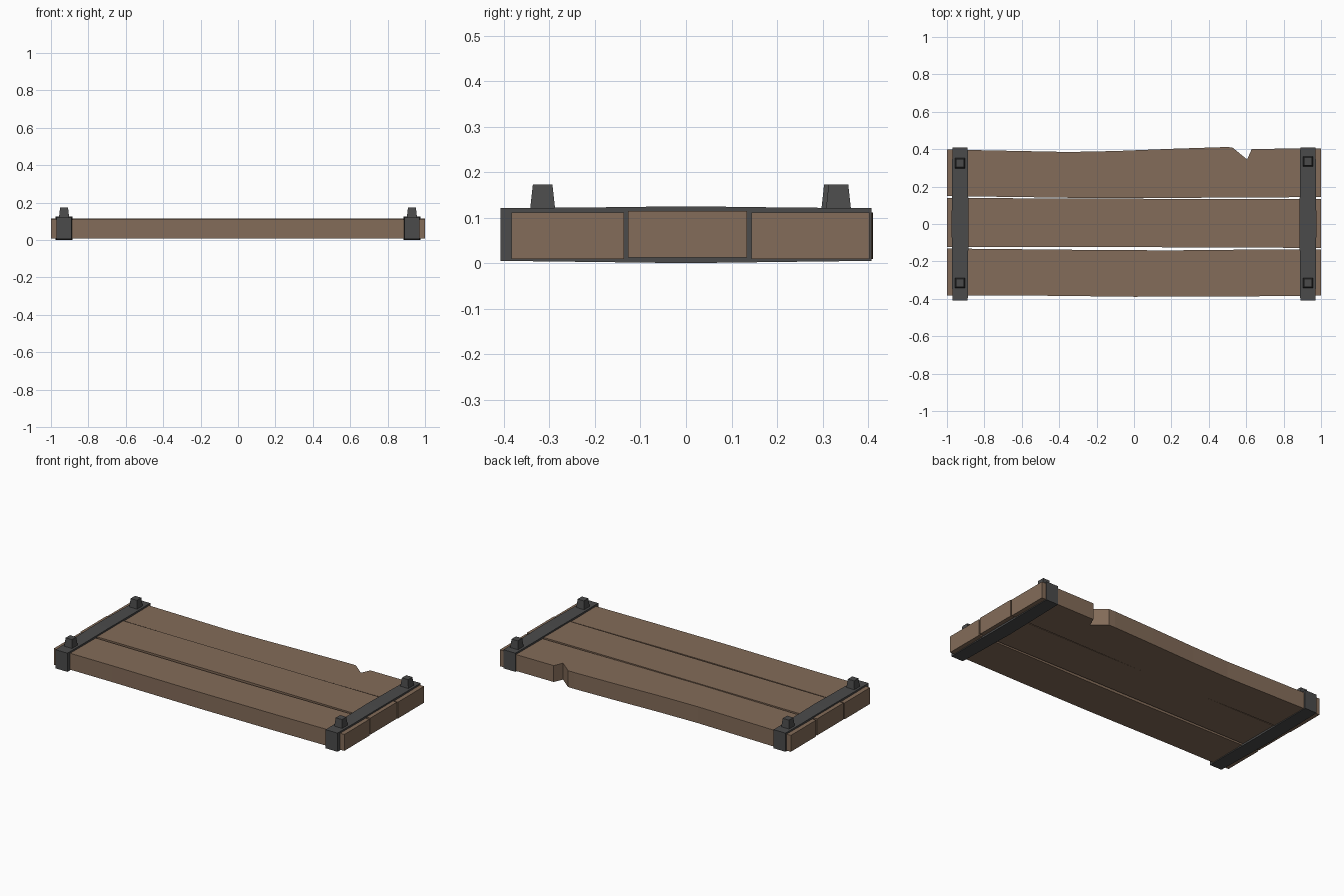
import bpy, bmesh

if "Cube" in bpy.data.objects:
    bpy.data.objects.remove(bpy.data.objects["Cube"])


def material(name, color):
    m = bpy.data.materials.new(name)
    m.diffuse_color = color
    m.use_nodes = True
    m.node_tree.nodes["Principled BSDF"].inputs["Base Color"].default_value = m.diffuse_color
    return m


WOOD = material("wood", (0.23, 0.15, 0.10, 1))
IRON = material("iron", (0.07, 0.07, 0.07, 1))


def finish(bm, name, mat):
    bmesh.ops.recalc_face_normals(bm, faces=bm.faces)
    me = bpy.data.meshes.new(name)
    bm.to_mesh(me)
    bm.free()
    me.materials.append(mat)
    ob = bpy.data.objects.new(name, me)
    bpy.context.collection.objects.link(ob)
    return ob


def plank(name, outline, z0, z1):
    """Extrude a hand-cut outline straight up."""
    bm = bmesh.new()
    face = bm.faces.new([bm.verts.new((x, y, z0)) for x, y in outline])
    top = bmesh.ops.extrude_face_region(bm, geom=[face])["geom"]
    for v in top:
        if isinstance(v, bmesh.types.BMVert):
            v.co.z = z1
    finish(bm, name, WOOD)


def loft(name, rings):
    """Join four-sided rings of points into a closed solid."""
    bm = bmesh.new()
    rows = [[bm.verts.new(p) for p in ring] for ring in rings]
    for a, b in zip(rows, rows[1:]):
        for i in range(4):
            j = (i + 1) % 4
            bm.faces.new((a[i], a[j], b[j], b[i]))
    bm.faces.new(rows[0])
    bm.faces.new(rows[-1])
    finish(bm, name, IRON)


# Three rough-cut planks
plank("front_plank", [(-1, -0.382), (-0.6, -0.382), (0, -0.389), (0.5, -0.388), (1, -0.383),
                      (1, -0.136), (0.6, -0.137), (0.2, -0.141), (-0.2, -0.139), (-1, -0.131)],
      0.01, 0.112)
plank("middle_plank", [(-1, -0.122), (-0.2, -0.123), (0.6, -0.126), (1, -0.128),
                       (1, 0.134), (0.3, 0.134), (-0.2, 0.136), (-1, 0.139)],
      0.013, 0.116)
# Back plank has a chipped notch in its outer edge
plank("back_plank", [(-1, 0.149), (-0.6, 0.144), (-0.2, 0.138), (0.3, 0.140), (1, 0.144),
                     (1, 0.403), (0.63, 0.402), (0.605, 0.345), (0.525, 0.410), (0.48, 0.411),
                     (0.2, 0.402), (-0.1, 0.390), (-0.35, 0.385), (-1, 0.398)],
      0.01, 0.112)

# Iron bands, slightly swollen in the middle, each with two tapered bolts
SECTIONS = [(-0.408, 0.041, 0.006, 0.122), (-0.24, 0.043, 0.004, 0.123),
            (0, 0.045, 0.001, 0.126), (0.24, 0.043, 0.004, 0.123),
            (0.408, 0.041, 0.006, 0.122)]
for side, cx, bolt_ys in (("left", -0.93, (-0.315, 0.325)), ("right", 0.93, (-0.315, 0.335))):
    loft(side + "_band", [[(cx - w, y, z0), (cx + w, y, z0), (cx + w, y, z1), (cx - w, y, z1)]
                          for y, w, z0, z1 in SECTIONS])
    for end, by in zip(("front", "back"), bolt_ys):
        loft(f"{side}_{end}_bolt",
             [[(cx + sx * h, by + sy * h, z) for sx, sy in ((-1, -1), (1, -1), (1, 1), (-1, 1))]
              for h, z in ((0.028, 0.115), (0.0215, 0.174))])

# Rest the model on the ground
for ob in bpy.context.collection.objects:
    ob.location.z = -0.001
